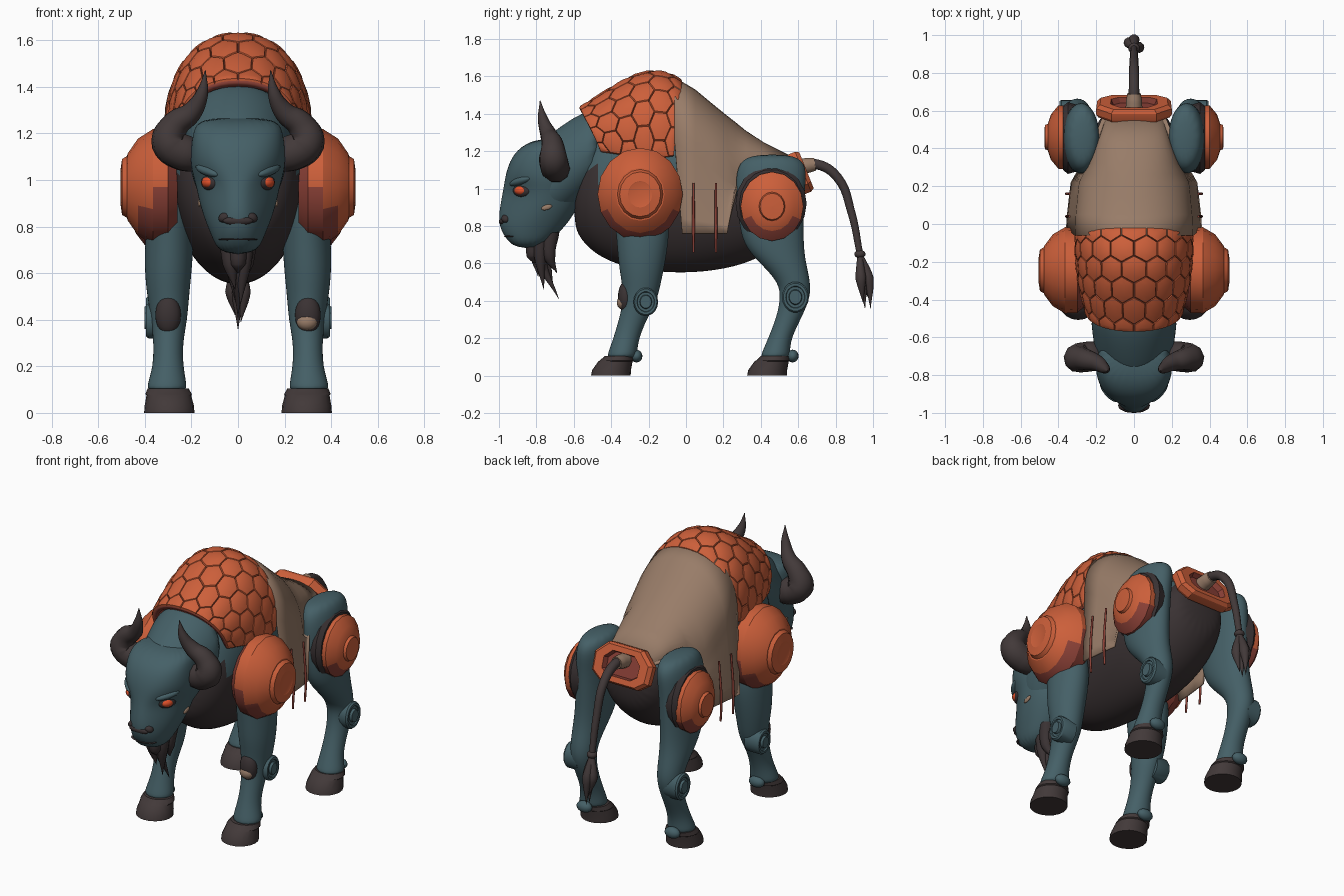
import bpy, bmesh
from math import sin, cos, pi, radians, copysign
from mathutils import Vector, Matrix

if "Cube" in bpy.data.objects:
    bpy.data.objects.remove(bpy.data.objects["Cube"])


def mat(name, hexa):
    c = [int(hexa[i:i + 2], 16) / 255 for i in (0, 2, 4)]
    c = [v / 12.92 if v < .04045 else ((v + .055) / 1.055) ** 2.4 for v in c]
    m = bpy.data.materials.new(name)
    m.diffuse_color = (*c, 1)
    m.use_nodes = True
    m.node_tree.nodes["Principled BSDF"].inputs["Base Color"].default_value = m.diffuse_color
    return m


TEAL = mat("teal_hide", "456067")
ORANGE = mat("orange_armor", "CC5F3A")
MAROON = mat("maroon_trim", "8A4036")
TAN = mat("tan_cloth", "987C68")
DARK = mat("dark_belly", "3A3233")
HORN = mat("horn_brown", "423939")
EYE = mat("eye_red", "E0502A")


def finish(o, m, mirror=False, angle=35, sub=0):
    o.data.materials.clear()
    o.data.materials.append(m)
    for x in bpy.context.selected_objects:
        x.select_set(False)
    bpy.context.view_layer.objects.active = o
    o.select_set(True)
    bpy.ops.object.shade_smooth_by_angle(angle=radians(angle))
    if sub:
        s = o.modifiers.new("smooth", "SUBSURF")
        s.levels = s.render_levels = sub
    if mirror:
        o.modifiers.new("mirror", "MIRROR").use_mirror_merge = False
    return o


def make(name, bm, m, **kw):
    bmesh.ops.recalc_face_normals(bm, faces=bm.faces)
    me = bpy.data.meshes.new(name)
    bm.to_mesh(me)
    bm.free()
    o = bpy.data.objects.new(name, me)
    bpy.context.collection.objects.link(o)
    return finish(o, m, **kw)


def skin(name, rings, m, closed=True, **kw):
    """Bridge a list of equal point rows; closed rows get end caps."""
    bm = bmesh.new()
    rows = [[bm.verts.new(p) for p in r] for r in rings]
    n = len(rows[0])
    for a, b in zip(rows, rows[1:]):
        for i in range(n if closed else n - 1):
            j = (i + 1) % n
            bm.faces.new((a[i], a[j], b[j], b[i]))
    if closed:
        bm.faces.new(rows[0])
        bm.faces.new(rows[-1])
    return make(name, bm, m, **kw)


def paint(o, m, rule):
    o.data.materials.append(m)
    k = len(o.data.materials) - 1
    for p in o.data.polygons:
        if rule(p.center):
            p.material_index = k


def circle(n):
    return [(cos(2 * pi * i / n), sin(2 * pi * i / n)) for i in range(n)]


def power(v, e):
    return copysign(abs(v) ** e, v)


def body(name, rows, m, n=20, **kw):      # rows: y, z top, z bottom, half width
    return skin(name, [[(w * c, y, (t + b) / 2 + (t - b) / 2 * s) for c, s in circle(n)]
                       for y, t, b, w in rows], m, **kw)


def limb(name, rows, m, n=14, **kw):      # rows: z, cx, cy, rx, ry
    return skin(name, [[(cx + rx * c, cy + ry * s, z) for c, s in circle(n)]
                       for z, cx, cy, rx, ry in rows], m, mirror=True, **kw)


def disc(name, y, z, prof, m, n=18, sz=1, **kw):   # turned about the x axis
    return skin(name, [[(x, y + r * c, z + r * sz * s) for c, s in circle(n)]
                       for x, r in prof], m, mirror=True, **kw)


def blob(name, loc, size, m, rot=(0, 0, 0), mirror=True):
    bm = bmesh.new()
    turn = Matrix.Rotation(rot[2], 4, 'Z') @ Matrix.Rotation(rot[1], 4, 'Y') @ Matrix.Rotation(rot[0], 4, 'X')
    bmesh.ops.create_uvsphere(bm, u_segments=16, v_segments=10, radius=1,
                              matrix=Matrix.Translation(loc) @ turn @ Matrix.Diagonal((*size, 1)))
    return make(name, bm, m, mirror=mirror, angle=60)


def tube(name, pts, m, mirror=False):     # pts: x, y, z, radius
    cu = bpy.data.curves.new(name, 'CURVE')
    cu.dimensions, cu.bevel_depth, cu.bevel_resolution = '3D', 1, 3
    cu.resolution_u, cu.use_fill_caps = 6, True
    sp = cu.splines.new('BEZIER')
    sp.bezier_points.add(len(pts) - 1)
    for b, p in zip(sp.bezier_points, pts):
        b.co, b.radius = p[:3], p[3]
        b.handle_left_type = b.handle_right_type = 'AUTO'
    o = bpy.data.objects.new(name, cu)
    bpy.context.collection.objects.link(o)
    for x in bpy.context.selected_objects:
        x.select_set(False)
    bpy.context.view_layer.objects.active = o
    o.select_set(True)
    bpy.ops.object.convert(target='MESH')
    return finish(bpy.context.view_layer.objects.active, m, mirror=mirror, angle=60)


# torso: dark underside, teal back
torso = body("torso", [(-.60, 1.08, .80, .10), (-.56, 1.25, .72, .20), (-.48, 1.40, .64, .26), (-.35, 1.53, .58, .285),
                       (-.2, 1.59, .55, .29), (0, 1.55, .54, .30), (.2, 1.39, .56, .29), (.4, 1.24, .62, .25),
                       (.54, 1.16, .74, .20), (.61, 1.12, .86, .14)], TEAL, sub=2, angle=180)
paint(torso, DARK, lambda c: c.z < 1.10)

# neck and head
body("neck", [(-.86, 1.16, .86, .10), (-.78, 1.25, .80, .18), (-.68, 1.33, .83, .21),
              (-.56, 1.41, .93, .225), (-.44, 1.44, 1.03, .24)], TEAL, sub=2, angle=180)
head = []
for z, yf, yb, w, k in [(1.27, -.80, -.6, .165, 0), (1.21, -.91, -.58, .195, 0), (1.12, -.955, -.56, .205, .05),
                        (1.05, -.97, -.56, .205, .2), (.985, -.98, -.56, .185, .5), (.91, -.995, -.57, .17, .45),
                        (.83, -1.005, -.62, .145, .35), (.76, -.985, -.68, .115, .15), (.68, -.92, -.78, .08, 0)]:
    head.append([(w * power(s, .85) * (1 - k * max(0, c)), (yf + yb) / 2 - (yb - yf) / 2 * power(c, .85), z)
                 for c, s in circle(24)])
skin("head", head, TEAL, sub=2, angle=180)
blob("nose", (0, -.982, .825), (.065, .018, .02), DARK, mirror=False)
blob("nostril", (.055, -.962, .84), (.03, .025, .022), DARK, (0, .4, 0))
blob("mouth", (0, -.93, .745), (.085, .045, .006), DARK, mirror=False)
blob("eye_socket", (.122, -.878, .99), (.025, .055, .035), DARK, (0, 0, -.6))
blob("eye", (.128, -.885, .99), (.025, .036, .024), EYE, (0, 0, -.6))
blob("brow", (.13, -.885, 1.04), (.03, .075, .022), TEAL, (.25, 0, -.7))
blob("cheek_mark", (.165, -.745, .90), (.008, .03, .014), TAN, (.3, 0, 0))
tube("horn", [(.15, -.68, 1.10, .065), (.23, -.70, 1.115, .08), (.295, -.71, 1.16, .078), (.27, -.715, 1.235, .06),
              (.2, -.735, 1.29, .045), (.155, -.765, 1.37, .028), (.14, -.78, 1.47, .002)], HORN, True)

# beard strands
for i, (x, y, ty, tz) in enumerate([(0, -.77, -.68, .41), (.03, -.77, -.76, .46), (-.03, -.74, -.71, .47),
                                    (.04, -.72, -.69, .55), (-.04, -.79, -.79, .53), (0, -.81, -.81, .60)]):
    tube(f"beard_strand_{i}", [(x, y, .77, .045), (x * .8, y - .01, .64, .034), (x * .3, ty, tz, .001)], DARK)


# scaled hump armour
def hump(u, v, d=0):
    a = radians(98) * (2 * v - 1)
    top = 1.43 + .32 * u + .22 * u * u - .40 * u ** 3
    w = .25 + .13 * u - .075 * u * u
    edge = 1 - cos(a)
    p = Vector((w * power(sin(a), .92), -.57 + .55 * u + edge * (.10 - .14 * u),
                1.23 + (top - 1.23) * power(cos(a), .92)))
    return p + d * (p - Vector((0, p.y * .6 - .11, 1.1))).normalized()


base = skin("hump_base", [[hump(u / 10, v / 24, -.004) for v in range(25)] for u in range(11)], MAROON, closed=False)
base.modifiers.new("thickness", "SOLIDIFY").thickness = .03
bm = bmesh.new()
ROWS, COLS = 5, 9
clamp = lambda t: min(1, max(0, t))
for r in range(ROWS + 1):
    for c in range(COLS + 1):
        cu, cv = r / ROWS, (c + .5 * (r % 2)) / COLS
        if cv > 1.01:
            continue
        hexa = [(clamp(cu + du / ROWS), clamp(cv + dv / COLS)) for du, dv in
                [(.66, 0), (.34, .5), (-.34, .5), (-.66, 0), (-.34, -.5), (.34, -.5)]]
        pts = []
        for p, q in zip(hexa, hexa[1:] + hexa[:1]):
            pts += [p, ((p[0] + q[0]) / 2, (p[1] + q[1]) / 2)]
        mu, mv = sum(p[0] for p in pts) / 12, sum(p[1] for p in pts) / 12
        lay = [[bm.verts.new(hump(mu + (u - mu) * k, mv + (v - mv) * k, d)) for u, v in pts]
               for k, d in ((.99, -.005), (.94, .005), (.5, .01))]
        for a, b in zip(lay, lay[1:]):
            for i in range(12):
                bm.faces.new((a[i], a[(i + 1) % 12], b[(i + 1) % 12], b[i]))
        bm.faces.new(lay[2])
bmesh.ops.dissolve_degenerate(bm, dist=.0005, edges=bm.edges)
make("hump_scales", bm, ORANGE)

# saddle cloth draped over the back
rows = []
for y, zt, w, zb in [(-.06, 1.595, .36, .76), (.05, 1.53, .355, .76), (.14, 1.455, .345, .76), (.22, 1.39, .335, .76),
                     (.265, 1.355, .31, 1.0), (.32, 1.31, .27, 1.11), (.42, 1.245, .225, 1.13), (.56, 1.175, .17, 1.12)]:
    zs, row = max(zb, zt - .35), []
    for i in range(-15, 16):
        t = abs(i) / 15
        a, f = min(1, t / .6) * pi / 2, max(0, (t - .6) / .4)
        row.append((copysign(w * (.88 * power(sin(a), .92) + .12 * f), i), y + (.04 * f if y < 0 else 0),
                    zt - (zt - zs) * (1 - max(0, cos(a)) ** .92) + (zb - zs) * f))
    rows.append(row)
cloth = skin("saddle_cloth", rows, TAN, closed=False, angle=60)
cloth.modifiers.new("thickness", "SOLIDIFY").thickness = .012
for i, y in enumerate((.04, .16)):
    tube(f"cloth_cord_{i}", [(.341, y, 1.03, .006), (.357, y, .79, .008), (.352, y, .66, .006)], MAROON, True)

# legs and hooves
limb("front_leg", [(1.0, .28, -.25, .08, .13), (.86, .29, -.24, .10, .15), (.74, .295, -.23, .108, .145),
                   (.6, .30, -.237, .104, .128), (.5, .30, -.238, .092, .108), (.4, .295, -.245, .08, .092),
                   (.3, .30, -.285, .064, .076), (.2, .30, -.32, .066, .07), (.12, .305, -.34, .088, .08),
                   (.09, .305, -.345, .085, .08)], TEAL, sub=2, angle=180)
limb("rear_leg", [(1.185, .27, .46, .07, .13), (1.12, .275, .46, .1, .195), (1.0, .285, .45, .1, .19),
                  (.85, .29, .455, .1, .18), (.7, .295, .465, .098, .168), (.6, .30, .52, .09, .125),
                  (.5, .30, .58, .078, .088), (.42, .30, .585, .072, .082), (.32, .30, .555, .064, .07),
                  (.2, .30, .50, .066, .062), (.12, .305, .48, .085, .078), (.09, .305, .475, .085, .08)],
     TEAL, sub=2, angle=180)
for name, dy in (("front", 0), ("rear", .835)):
    limb(name + "_hoof", [(0, .295, -.402 + dy, .108, .106), (.03, .295, -.398 + dy, .106, .104),
                          (.075, .297, -.378 + dy, .096, .092), (.08, .298, -.37 + dy, .1, .092),
                          (.105, .30, -.355 + dy, .088, .08)], HORN, n=20)
    blob(name + "_dewclaw", (.305, -.265 + dy, .105), (.05, .032, .034), TEAL)

# round joint caps on knees and hocks
for name, y, z, r in (("knee_cap", -.215, .395, .066), ("hock_cap", .585, .42, .072)):
    disc(name, y, z, [(.30, r), (.385, r), (.395, r * .9), (.395, r * .72), (.388, r * .68), (.388, r * .5),
                      (.402, r * .45), (.402, .004)], TEAL, sz=1.15)
blob("knee_guard", (.30, -.322, .42), (.055, .042, .085), DARK)
blob("knee_patch", (.297, -.338, .39), (.044, .032, .036), TAN, mirror=False)

# shoulder and hip armour discs
pad = disc("shoulder_pad", -.245, .97, [(.26, .19), (.30, .225), (.365, .228), (.43, .19), (.475, .13), (.476, .122),
                                        (.498, .11), (.505, .065), (.503, .06), (.503, .004)],
           ORANGE, n=16, sz=1.09, angle=25)
paint(pad, MAROON, lambda c: c.z < .87 and c.x < .40 or c.x < .29 or c.z < .98 and c.x < .37)
hip = disc("hip_pad", .46, .905, [(.33, .16), (.36, .168), (.40, .168), (.44, .12), (.455, .075), (.456, .07),
                                  (.472, .064), (.475, .004)], ORANGE, n=16, sz=1.1, angle=25)
paint(hip, MAROON, lambda c: c.z < .82 and c.x < .43 or c.x < .35)
disc("hip_socket", .455, .92, [(.28, .17), (.35, .19), (.375, .17), (.375, .01)], DARK, sz=1.08)

# rump plate with a recessed centre
outline = [(-.12, .115), (.12, .115), (.2, .04), (.195, -.07), (.13, -.115), (-.13, -.115), (-.195, -.07), (-.2, .04)]
lean = Matrix.Translation((0, .612, 1.085)) @ Matrix.Rotation(.38, 4, 'X')
plate = skin("rump_plate", [[lean @ Vector((x * k, y, z * k)) for x, z in outline]
                            for k, y in ((.95, -.035), (1, -.02), (1, .015), (.9, .035), (.62, .035), (.56, .005))],
             ORANGE, angle=25)
paint(plate, MAROON, lambda c: (lean.inverted() @ c).y < .024 and abs(c.x) < .125
      and abs((lean.inverted() @ c).z) < .08)

# tail and tuft
tube("tail_socket", [(0, .60, 1.115, .045), (0, .655, 1.125, .042), (0, .69, 1.13, .036)], TAN)
tube("tail", [(0, .62, 1.12, .028), (0, .70, 1.13, .028), (0, .81, 1.06, .026), (0, .885, .87, .022),
              (0, .93, .65, .018)], HORN)
blob("tail_knot", (0, .93, .65), (.03, .03, .022), HORN, mirror=False)
for i, (x, y) in enumerate(((0, .945), (.025, .935), (-.025, .96), (0, .975))):
    tube(f"tail_tuft_{i}", [(0, .93, .65, .014), (x, y, .52, .03), (x * .5, y + .012, .36 + .03 * (i % 3), .001)], HORN)
